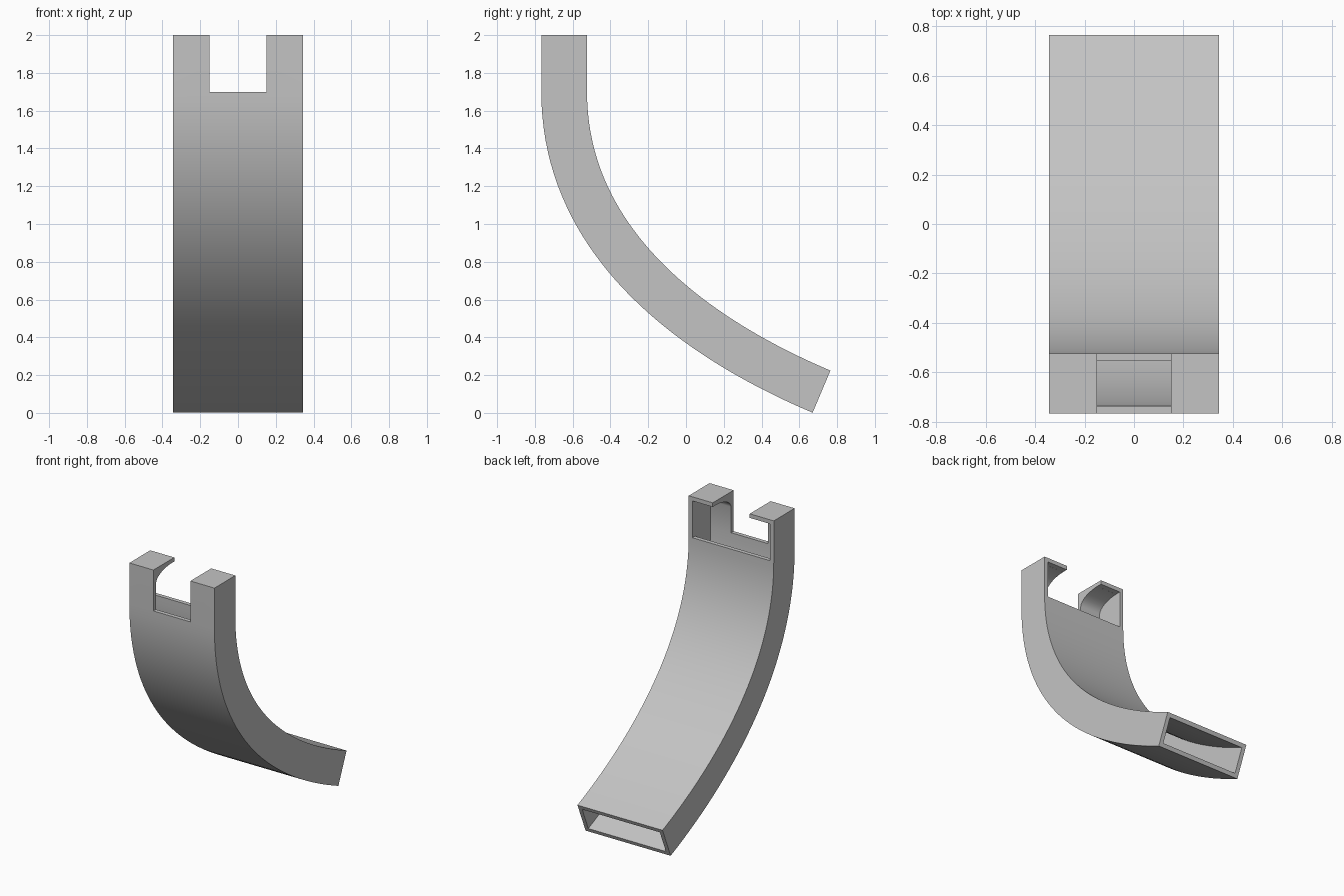
import bpy, bmesh, math
from mathutils import Vector

if "Cube" in bpy.data.objects:
    bpy.data.objects.remove(bpy.data.objects["Cube"], do_unlink=True)

grey = bpy.data.materials.new("light_grey")
grey.use_nodes = True
color = (0.55, 0.55, 0.55, 1)
grey.diffuse_color = color
grey.node_tree.nodes["Principled BSDF"].inputs["Base Color"].default_value = color

HALF_WIDTH, HALF_DEPTH, WALL = 0.345, 0.121, 0.03
TOP, SILL, NOTCH = 2.0, 1.7, 0.15
STEPS = 40

# Centre line of the duct in (y, z), from the sill down to the open end
handles = [Vector(p) for p in ((-0.645, SILL), (-0.645, 0.88), (0.073, 0.385), (0.7175, 0.1125))]


def centre(t):
    a, b, c, d = handles
    s = 1 - t
    point = a * s**3 + b * 3 * s * s * t + c * 3 * s * t * t + d * t**3
    tangent = (b - a) * s * s + (c - b) * 2 * s * t + (d - c) * t * t
    return point, tangent.normalized()


def side_line(offset, extend=0):
    """Offset copy of the centre line; positive offsets lie on the back."""
    line = []
    for i in range(STEPS + 1):
        p, t = centre(i / STEPS)
        line.append(p + Vector((-t.y, t.x)) * offset)
    if extend:
        line.append(line[-1] + t * extend)
    return line


def prism(name, profile, half_width, x=0):
    """Extrude a (y, z) outline across x."""
    bm = bmesh.new()
    face = bm.faces.new([bm.verts.new((x - half_width, p[0], p[1])) for p in profile])
    new = bmesh.ops.extrude_face_region(bm, geom=[face])["geom"]
    bmesh.ops.translate(bm, vec=(2 * half_width, 0, 0),
                        verts=[v for v in new if isinstance(v, bmesh.types.BMVert)])
    bmesh.ops.recalc_face_normals(bm, faces=bm.faces)
    mesh = bpy.data.meshes.new(name)
    bm.to_mesh(mesh)
    bm.free()
    mesh.materials.append(grey)
    obj = bpy.data.objects.new(name, mesh)
    bpy.context.collection.objects.link(obj)
    return obj


def rect(y0, y1, z0, z1):
    return [(y0, z0), (y1, z0), (y1, z1), (y0, z1)]


front_y, back_y = handles[0].x - HALF_DEPTH, handles[0].x + HALF_DEPTH
ceiling = TOP - WALL

# Solid curved body
outline = [(front_y, TOP)] + side_line(-HALF_DEPTH) + side_line(HALF_DEPTH)[::-1] + [(back_y, TOP)]
duct = prism("curved_duct", outline, HALF_WIDTH)

# Hollow inside, with a curved brace between the front wall and each cap
inner = HALF_DEPTH - WALL
brace = []
for i in range(9):
    a = math.pi / 2 * i / 8
    brace.append((back_y - WALL - 0.18 * math.sin(a) + 0.0,
                  ceiling - 0.08 * (1 - math.cos(a))))
brace[-1] = (front_y + WALL, brace[-1][1])
hollow = brace + side_line(-inner, 0.1) + side_line(inner, 0.1)[::-1]
cutters = [
    prism("hollow_cutter", hollow, HALF_WIDTH - WALL),
    prism("notch_cutter", rect(-1, 0, SILL, TOP + 0.2), NOTCH),
    prism("back_opening_cutter", rect(back_y - WALL - 0.01, 0, SILL, ceiling), HALF_WIDTH - WALL),
]

bpy.context.view_layer.objects.active = duct
for cutter in cutters:
    cutter.hide_render = True
    mod = duct.modifiers.new("cut", "BOOLEAN")
    mod.operation, mod.solver, mod.object = "DIFFERENCE", "EXACT", cutter
    bpy.ops.object.modifier_apply(modifier=mod.name)
    bpy.data.objects.remove(cutter, do_unlink=True)

# Smooth sweep with crisp corners
bpy.ops.object.select_all(action="DESELECT")
duct.select_set(True)
bpy.ops.object.shade_smooth_by_angle(angle=math.radians(30))
